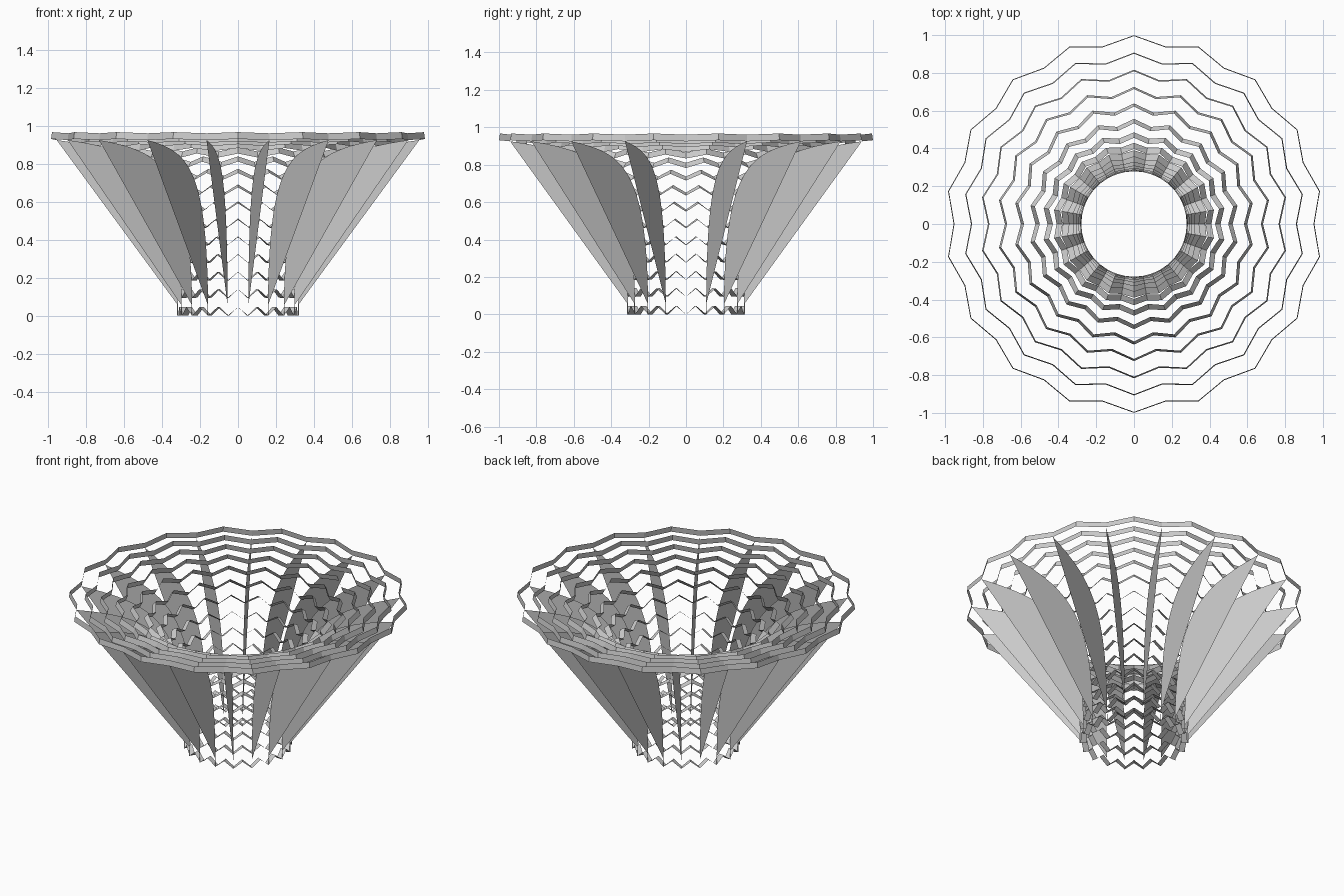
import bpy
import bmesh
from math import cos, sin, pi
from mathutils import Vector

cube = bpy.data.objects.get("Cube")
if cube:
    bpy.data.objects.remove(cube, do_unlink=True)

LOBES = 18       # zigzag peaks per ring, one fin at every valley
RINGS = 15
STRIP = 0.036    # strip width, measured across the flared profile
ZIGZAG = 0.045   # how far peaks move along the profile

grey = bpy.data.materials.new("Light grey")
grey.use_nodes = True
grey.diffuse_color = (0.6, 0.6, 0.6, 1)
grey.node_tree.nodes["Principled BSDF"].inputs["Base Color"].default_value = (0.6, 0.6, 0.6, 1)

# Flared profile as (radius, height) control points
P0, P1, P2, P3 = (Vector(p) for p in ((0.315, 0), (0.315, 0.78), (0.52, 0.865), (0.955, 0.925)))


def profile(t):
    u = 1 - t
    return P0 * u**3 + P1 * 3 * u * u * t + P2 * 3 * u * t * t + P3 * t**3


def tangent(t):
    u = 1 - t
    return ((P1 - P0) * u * u + (P2 - P1) * 2 * u * t + (P3 - P2) * t * t).normalized()


def even_steps(count, samples=600):
    """Parameters that divide the profile into equal lengths."""
    lengths = [0.0]
    for i in range(samples):
        step = profile((i + 1) / samples) - profile(i / samples)
        lengths.append(lengths[-1] + step.length)
    result = []
    for k in range(count):
        goal = lengths[-1] * k / (count - 1)
        result.append(min(range(samples + 1), key=lambda i: abs(lengths[i] - goal)) / samples)
    return result


def spin(p, angle):
    return (p.x * cos(angle), p.x * sin(angle), p.y)


def finish(name, bm):
    mesh = bpy.data.meshes.new(name)
    bm.to_mesh(mesh)
    bm.free()
    mesh.materials.append(grey)
    obj = bpy.data.objects.new(name, mesh)
    bpy.context.collection.objects.link(obj)


# Zigzag ring strips, standing square to the profile on its inner side
for number, t in enumerate(even_steps(RINGS)):
    bm = bmesh.new()
    along = tangent(t)
    inward = Vector((-along.y, along.x))
    pairs = []
    for i in range(2 * LOBES):
        outer = profile(t) + along * (ZIGZAG if i % 2 else 0)
        angle = i * pi / LOBES
        pairs.append([bm.verts.new(spin(p, angle)) for p in (outer, outer + inward * STRIP)])
    for i, (a, b) in enumerate(pairs):
        c, d = pairs[(i + 1) % len(pairs)]
        bm.faces.new((a, c, d, b))
    finish(f"ring_strip_{number + 1}", bm)

# Flat radial fins: curved inner edge, straight outer edge, short upright foot
fin_outline = [profile(t) for t in even_steps(29)]
fin_outline += [Vector((0.32, 0.06)), Vector((0.32, 0))]
for k in range(LOBES):
    bm = bmesh.new()
    bm.faces.new([bm.verts.new(spin(p, 2 * pi * k / LOBES)) for p in fin_outline])
    finish(f"fin_{k + 1}", bm)
